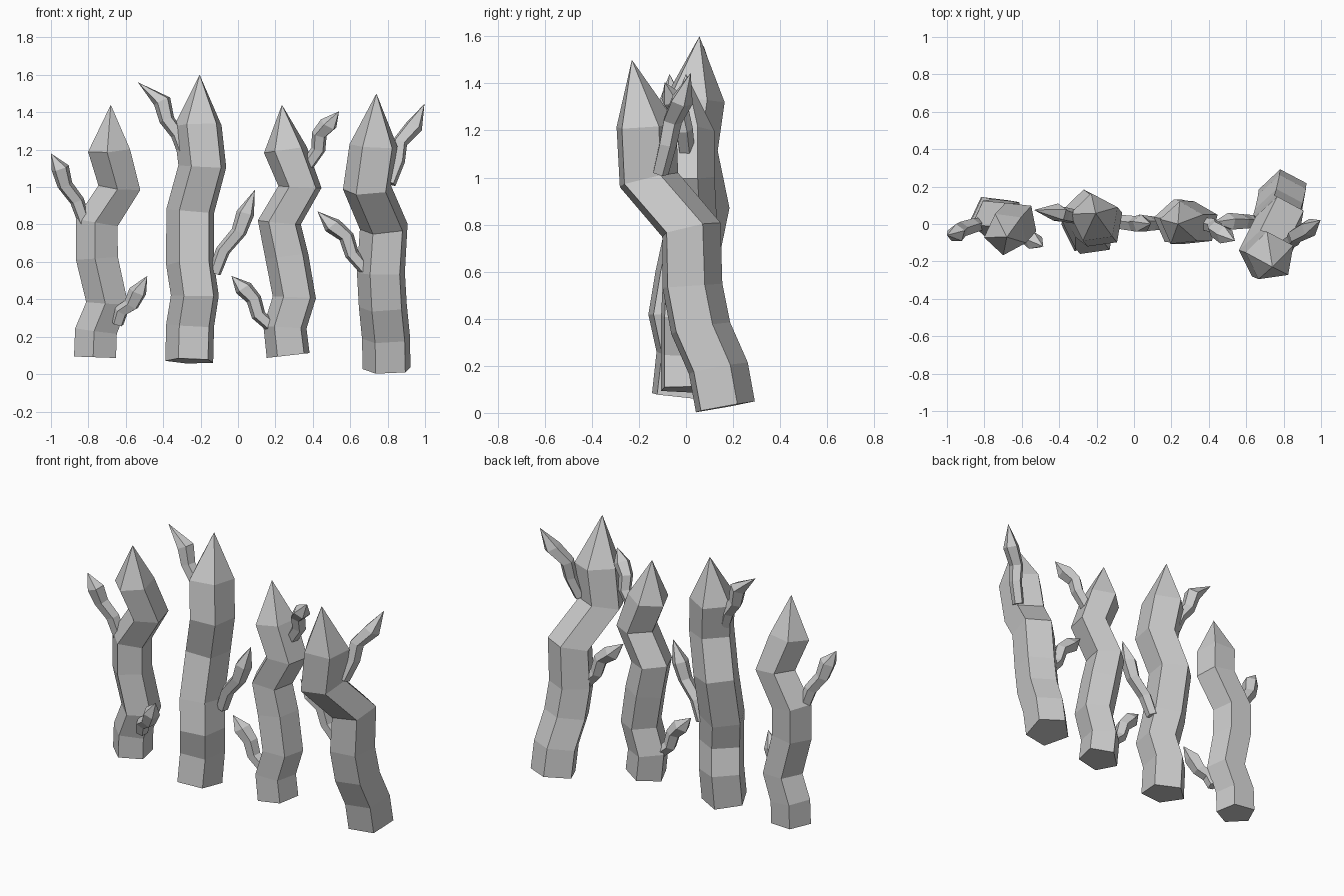
import bpy, bmesh
from math import cos, sin, radians, tau
from mathutils import Vector

cube = bpy.data.objects.get("Cube")
if cube:
    bpy.data.objects.remove(cube, do_unlink=True)

GREY = (0.6, 0.6, 0.6, 1)
mat = bpy.data.materials.new("weathered_grey")
mat.use_nodes = True
mat.diffuse_color = GREY
mat.node_tree.nodes["Principled BSDF"].inputs["Base Color"].default_value = GREY
UP = Vector((0, 0, 1))


def spike(name, path, radii, turn, level):
    """Five-sided tube along a path, ending in a point; level flattens its rings."""
    pts = [Vector(p) for p in path]
    bm = bmesh.new()
    rings = []
    for i, p in enumerate(pts[:-1]):
        ahead = (pts[i + 1] - p).normalized()
        n = ahead
        if i:
            n = (ahead + (p - pts[i - 1]).normalized()).normalized() + UP * level
        n.normalize()
        u = (Vector((1, 0, 0)) - n * n.x).normalized()
        v = n.cross(u)
        angles = [radians(turn) + tau * k / 5 for k in range(5)]
        rings.append([bm.verts.new(p + (u * cos(a) + v * sin(a)) * radii[i])
                      for a in angles])
    tip = bm.verts.new(pts[-1])
    bm.faces.new(rings[0][::-1])
    for k in range(5):
        j = (k + 1) % 5
        for low, high in zip(rings, rings[1:]):
            bm.faces.new((low[k], low[j], high[j], high[k]))
        bm.faces.new((rings[-1][k], rings[-1][j], tip))
    bmesh.ops.recalc_face_normals(bm, faces=bm.faces)
    mesh = bpy.data.meshes.new(name)
    bm.to_mesh(mesh)
    bm.free()
    mesh.materials.append(mat)
    obj = bpy.data.objects.new(name, mesh)
    bpy.context.collection.objects.link(obj)


def post(name, radius, turn, path):
    spike(name, path, [radius] * 7, turn, 0.6)


def twig(name, path):
    spike(name, path, [0.036, 0.04, 0.043, 0.05], 20, 0.3)


# Crooked posts
post("post_far_right", 0.119, 47, [
    (-.76, .04, .09), (-.755, .04, .23), (-.695, .03, .38), (-.75, .02, .62),
    (-.75, .02, .81), (-.63, .01, 1.0), (-.685, -.05, 1.2), (-.68, -.07, 1.44)])
post("post_mid_right", 0.136, 26, [
    (-.255, -.025, .07), (-.25, -.005, .26), (-.225, -.04, .42), (-.25, -.01, .59),
    (-.25, .05, .87), (-.185, .0, 1.11), (-.21, .03, 1.33), (-.205, .057, 1.6)])
post("post_mid_left", 0.122, 24, [
    (.272, .0, .1), (.255, .0, .25), (.305, .0, .41), (.265, .01, .63),
    (.225, .01, .81), (.335, .0, 1.0), (.257, .0, 1.2), (.235, .0, 1.44)])
post("post_far_left", 0.136, 26, [
    (.80, .16, .025), (.797, .13, .19), (.78, .055, .36), (.77, .02, .54),
    (.785, .015, .78), (.695, -.165, .99), (.73, -.175, 1.22), (.74, -.23, 1.5)])

# Side twigs
twig("far_right_upper_twig", [
    (-.82, .0, .81), (-.86, -.01, .925), (-.925, -.03, 1.01), (-.95, -.05, 1.10), (-1, -.06, 1.18)])
twig("far_right_lower_twig", [
    (-.645, -.03, .27), (-.625, -.05, .335), (-.57, -.07, .37), (-.535, -.09, .44), (-.485, -.12, .525)])
twig("mid_right_upper_twig", [
    (-.29, .03, 1.19), (-.32, .04, 1.28), (-.38, .05, 1.36), (-.405, .06, 1.46), (-.535, .075, 1.56)])
twig("mid_right_lower_twig", [
    (-.125, .02, .54), (-.08, .01, .66), (.005, .0, .76), (.04, .0, .86), (.09, .0, .985)])
twig("mid_left_lower_twig", [
    (.185, .0, .25), (.11, .0, .315), (.085, .0, .40), (.03, .0, .46), (-.035, .0, .525)])
twig("mid_left_upper_twig", [
    (.375, .0, 1.12), (.43, -.01, 1.2), (.435, -.03, 1.28), (.485, -.06, 1.335), (.54, -.09, 1.405)])
twig("far_left_lower_twig", [
    (.69, .01, .55), (.61, .01, .64), (.58, .01, .735), (.505, .01, .795), (.425, .01, .87)])
twig("far_left_upper_twig", [
    (.81, -.11, 1.02), (.855, -.08, 1.14), (.865, -.06, 1.24), (.94, -.02, 1.325), (.997, .02, 1.445)])
